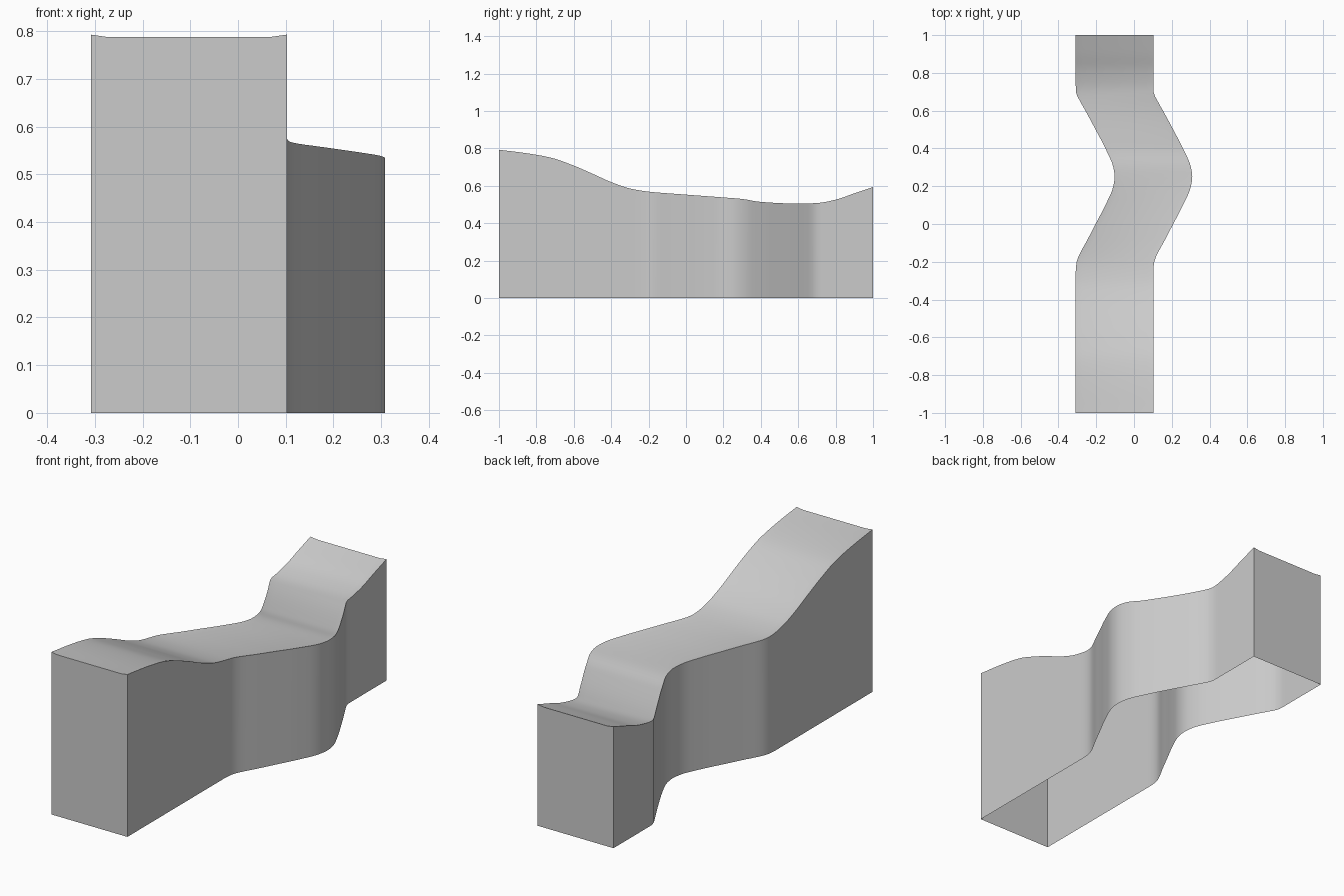
import bpy, bmesh

if "Cube" in bpy.data.objects:
    bpy.data.objects.remove(bpy.data.objects["Cube"])

# Height of the top along y, and sideways position of the centre line along y
HEIGHT = [(-1, .793), (-.85, .774), (-.72, .75), (-.6, .708), (-.5, .665), (-.4, .62),
          (-.3, .586), (-.2, .569), (0, .553), (.2, .538), (.3, .53), (.4, .514),
          (.6, .505), (.7, .508), (.8, .526), (.9, .56), (1, .593)]
SHIFT = [(-1, -.103), (-.25, -.103), (-.2, -.098), (-.15, -.078), (-.1, -.05), (0, .002),
         (.1, .054), (.2, .096), (.25, .103), (.3, .096), (.4, .054), (.5, .002),
         (.6, -.052), (.65, -.08), (.7, -.102), (.74, -.103), (1, -.103)]


def sample(knots, y):
    """Smooth Hermite interpolation without overshoot."""
    n = len(knots)
    slope = [(knots[i + 1][1] - knots[i][1]) / (knots[i + 1][0] - knots[i][0])
             for i in range(n - 1)]

    def tangent(i):
        if i == 0 or i == n - 1:
            return slope[min(i, n - 2)]
        a, b = slope[i - 1], slope[i]
        return 2 * a * b / (a + b) if a * b > 0 else 0

    i = max(k for k in range(n - 1) if knots[k][0] <= y + 1e-9)
    (y0, v0), (y1, v1) = knots[i], knots[i + 1]
    d = y1 - y0
    t = (y - y0) / d
    return ((2 * t**3 - 3 * t**2 + 1) * v0 + (t**3 - 2 * t**2 + t) * d * tangent(i)
            + (3 * t**2 - 2 * t**3) * v1 + (t**3 - t**2) * d * tangent(i + 1))


# Sweep an open-bottomed section along y
HALF, LIP, DIP, STEPS = .2055, .035, .005, 80
bm = bmesh.new()
rows = []
for k in range(STEPS + 1):
    y = -1 + 2 * k / STEPS
    x, h = sample(SHIFT, y), sample(HEIGHT, y)
    section = [(-HALF, 0), (-HALF, h), (-HALF + LIP, h - DIP),
               (HALF - LIP, h - DIP), (HALF, h), (HALF, 0)]
    rows.append([bm.verts.new((x + dx, y, z)) for dx, z in section])
for a, b in zip(rows, rows[1:]):
    for j in range(5):
        bm.faces.new((a[j], b[j], b[j + 1], a[j + 1]))

# End walls
bm.faces.new(rows[0])
bm.faces.new(rows[-1][::-1])

mesh = bpy.data.meshes.new("winding_block")
bm.to_mesh(mesh)
bm.free()
obj = bpy.data.objects.new("winding_block", mesh)
bpy.context.collection.objects.link(obj)
bpy.context.view_layer.objects.active = obj
obj.select_set(True)
bpy.ops.object.shade_smooth_by_angle()
